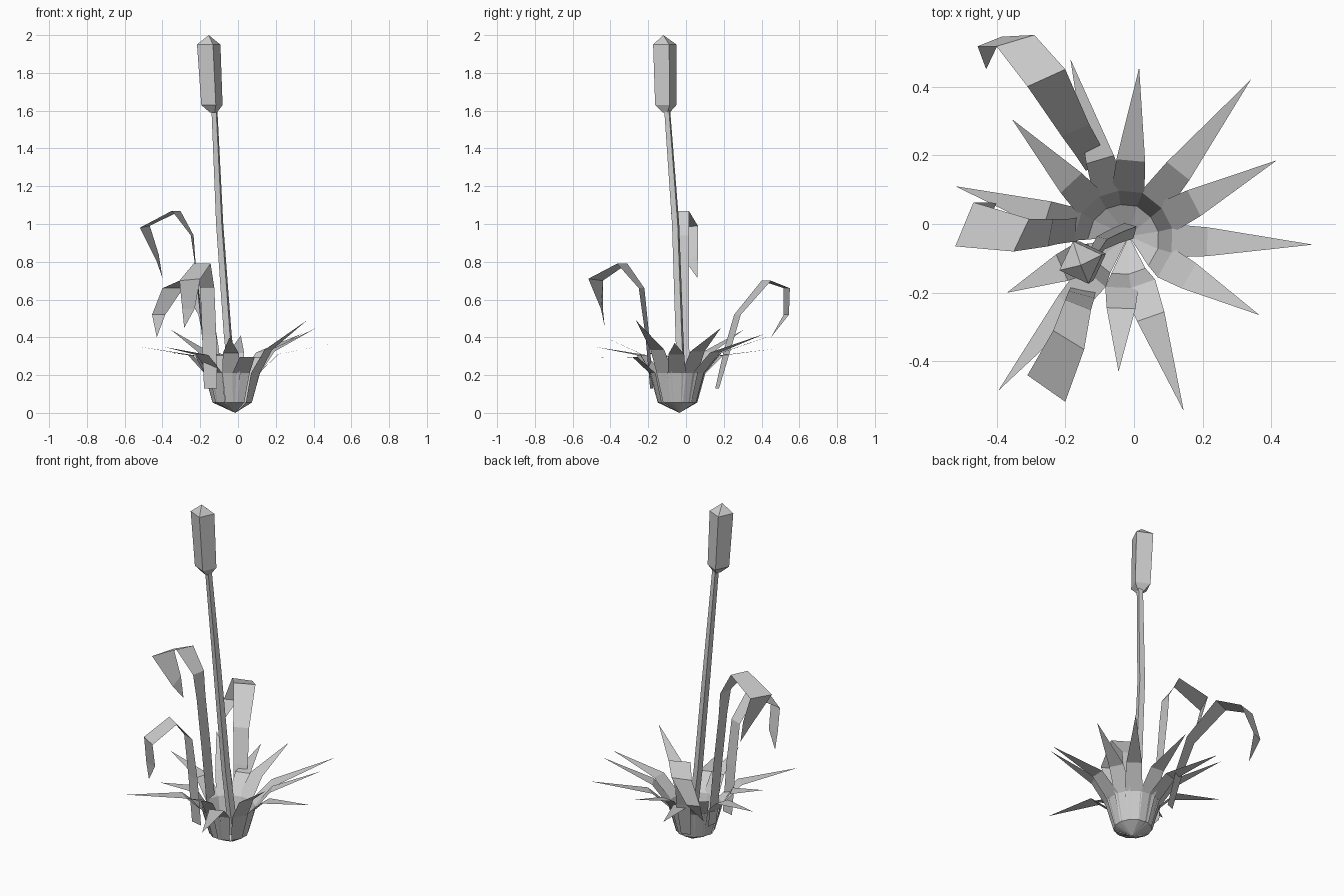
import bpy
import math
from mathutils import Vector

cube = bpy.data.objects.get("Cube")
if cube:
    bpy.data.objects.remove(cube)

grey = bpy.data.materials.new("light_grey")
grey.use_nodes = True
colour = (0.6, 0.6, 0.6, 1)
grey.diffuse_color = colour
grey.node_tree.nodes["Principled BSDF"].inputs["Base Color"].default_value = colour


def make_object(name, verts, faces):
    mesh = bpy.data.meshes.new(name)
    mesh.from_pydata(verts, [], faces)
    mesh.materials.append(grey)
    obj = bpy.data.objects.new(name, mesh)
    bpy.context.collection.objects.link(obj)
    return obj


def ribbon(name, pairs, tip, root=None):
    """Flat blade through left/right point pairs, ending in a point."""
    verts = [p for pair in pairs for p in pair] + [tip]
    n = len(verts) - 1
    faces = [(i, i + 1, i + 3, i + 2) for i in range(0, n - 2, 2)]
    faces.append((n - 2, n - 1, n))
    if root is not None:
        verts.append(root)
        faces.append((n + 1, 1, 0))
    return make_object(name, verts, faces)


def loft(name, rings, sides, turn):
    """Faceted tube through (x, y, z, radius) rings; radius 0 gives a point."""
    verts, faces, loops = [], [], []
    for x, y, z, r in rings:
        count = sides if r else 1
        loops.append([len(verts) + i for i in range(count)])
        for i in range(count):
            a = turn + math.tau * i / sides
            verts.append((x + r * math.cos(a), y + r * math.sin(a), z))
    for low, high in zip(loops, loops[1:]):
        for i in range(sides):
            j = (i + 1) % sides
            quad = [low[i % len(low)], low[j % len(low)],
                    high[j % len(high)], high[i % len(high)]]
            faces.append(list(dict.fromkeys(quad)))
    return make_object(name, verts, faces)


# Rosette of pointed leaves sharing one cup-shaped root
root = Vector((-0.015, -0.035, 0))
heart = Vector((-0.03, -0.045, 0))
tips = [(-0.52, 0.11, 0.35), (-0.355, 0.305, 0.44), (-0.185, 0.48, 0.34),
        (0.015, 0.455, 0.41), (0.34, 0.42, 0.42), (0.415, 0.185, 0.45),
        (0.52, -0.06, 0.37), (0.365, -0.265, 0.49), (0.145, -0.545, 0.29),
        (-0.045, -0.43, 0.40), (-0.395, -0.485, 0.35), (-0.37, -0.2, 0.32)]
for number, tip in enumerate(tips, 1):
    tip = Vector(tip)
    out = (tip - heart) * Vector((1, 1, 0)).length / 1
    out.z = 0
    reach = (Vector((tip.x, tip.y, 0)) - heart).length
    out.normalize()
    side = Vector((-out.y, out.x, 0))
    shape = [(0.1, 0.055, 0.032), (0.14, 0.21, 0.048),
             (0.1 + 0.26 * reach, 0.24 + 0.19 * tip.z, 0.042)]
    pairs = []
    for r, z, half in shape:
        mid = heart + out * r + Vector((0, 0, z))
        pairs.append((mid - side * half, mid + side * half))
    ribbon(f"rosette_leaf_{number}", pairs, tip, root)

# Tall leaves that arch over and hang down
ribbon("arched_leaf_front", [
    ((-0.18, -0.175, 0.13), (-0.11, -0.19, 0.13)),
    ((-0.19, -0.195, 0.41), (-0.115, -0.215, 0.41)),
    ((-0.2, -0.22, 0.66), (-0.125, -0.25, 0.66)),
    ((-0.235, -0.31, 0.79), (-0.145, -0.365, 0.79)),
    ((-0.31, -0.44, 0.7), (-0.2, -0.517, 0.71)),
    ((-0.295, -0.44, 0.55), (-0.23, -0.45, 0.55))], (-0.285, -0.43, 0.45))
ribbon("arched_leaf_right", [
    ((-0.16, 0.02, 0.13), (-0.165, -0.05, 0.13)),
    ((-0.19, 0.015, 0.5), (-0.2, -0.055, 0.5)),
    ((-0.225, 0.015, 0.8), (-0.23, -0.06, 0.8)),
    ((-0.235, 0.015, 0.94), (-0.25, -0.065, 0.94)),
    ((-0.305, 0.015, 1.07), (-0.35, -0.08, 1.07)),
    ((-0.467, 0.063, 0.99), (-0.52, -0.065, 0.98)),
    ((-0.42, 0.063, 0.84), (-0.43, 0.0, 0.8))], (-0.4, 0.06, 0.715))
ribbon("arched_leaf_back", [
    ((-0.14, 0.155, 0.13), (-0.09, 0.175, 0.13)),
    ((-0.17, 0.2, 0.33), (-0.1, 0.235, 0.33)),
    ((-0.21, 0.255, 0.52), (-0.13, 0.29, 0.52)),
    ((-0.31, 0.4, 0.7), (-0.2, 0.45, 0.7)),
    ((-0.4, 0.517, 0.66), (-0.29, 0.55, 0.66)),
    ((-0.455, 0.517, 0.52), (-0.385, 0.545, 0.52))], (-0.43, 0.45, 0.4))

# Flower stalk and its seed head
loft("stalk", [(-0.015, -0.02, 0.04, 0.026), (-0.055, -0.035, 0.42, 0.024),
               (-0.097, -0.055, 1.0, 0.022), (-0.125, -0.1, 1.61, 0.018)],
     4, math.radians(30))
loft("seed_head", [(-0.13, -0.105, 1.59, 0.02), (-0.138, -0.107, 1.63, 0.06),
                   (-0.155, -0.112, 1.95, 0.066), (-0.155, -0.12, 2.0, 0)],
     4, math.radians(20))
